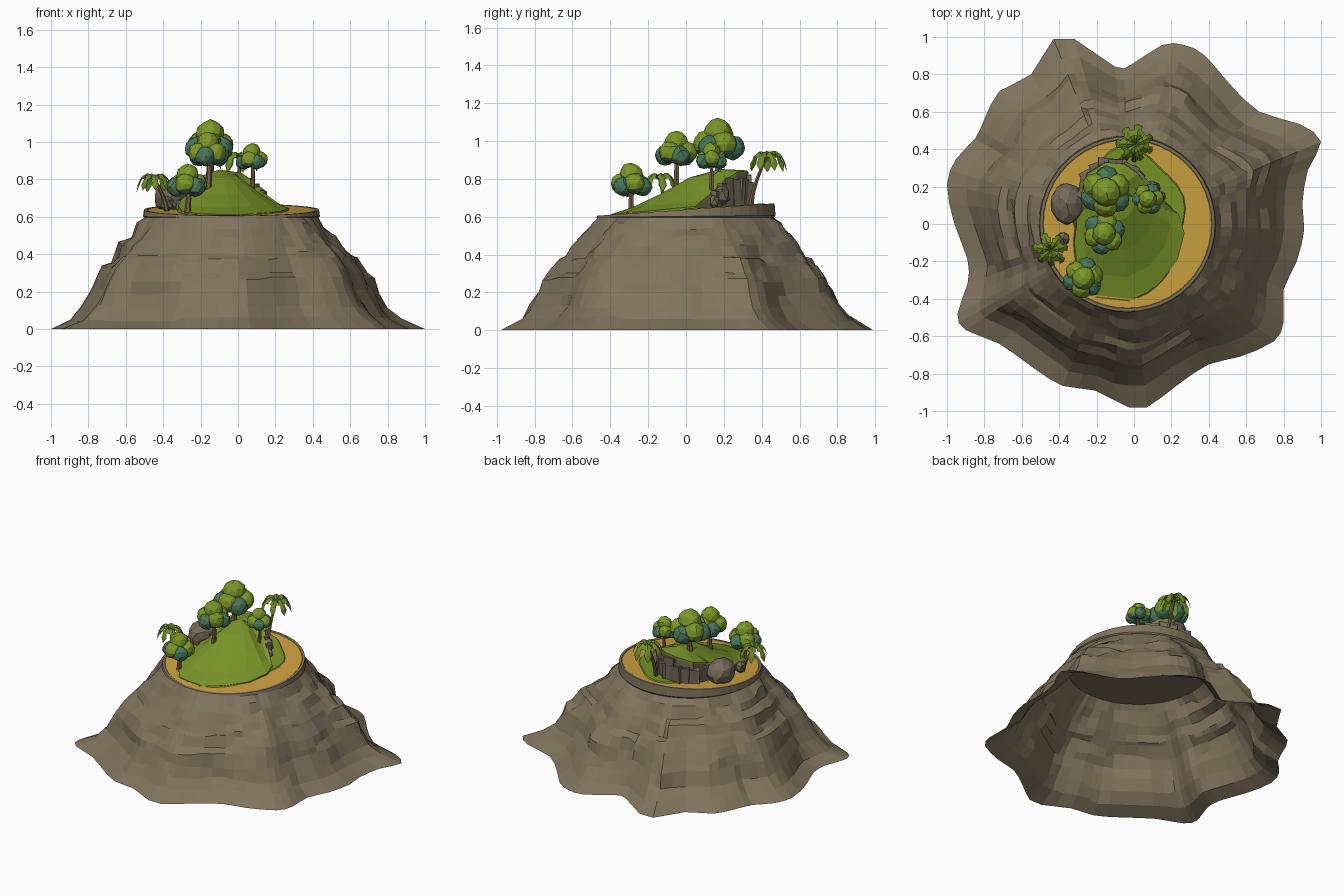
import bpy, bmesh, math, random
from mathutils import Vector, Matrix

if "Cube" in bpy.data.objects:
    bpy.data.objects.remove(bpy.data.objects["Cube"])
random.seed(7)

def lin(c):
    c /= 255
    return c / 12.92 if c < 0.04045 else ((c + 0.055) / 1.055) ** 2.4

def mat(name, r, g, b):
    m = bpy.data.materials.new(name)
    m.diffuse_color = (lin(r), lin(g), lin(b), 1)
    m.use_nodes = True
    m.node_tree.nodes["Principled BSDF"].inputs["Base Color"].default_value = m.diffuse_color
    return m

ROCK = mat("cliff_rock", 128, 115, 92)
STONE = mat("grey_stone", 118, 106, 90)
SAND = mat("sand", 207, 163, 64)
GRASS = mat("grass", 121, 149, 40)
LEAF = mat("leaf_green", 124, 152, 40)
TEAL = mat("leaf_teal", 74, 120, 90)
PALM = mat("palm_green", 112, 140, 38)
BARK = mat("bark", 124, 98, 70)

def finish(name, bm, mats, recalc=True):
    if recalc:
        bmesh.ops.recalc_face_normals(bm, faces=bm.faces)
    me = bpy.data.meshes.new(name)
    bm.to_mesh(me)
    bm.free()
    for m in mats:
        me.materials.append(m)
    ob = bpy.data.objects.new(name, me)
    bpy.context.collection.objects.link(ob)
    return ob

def loft(bm, rings, cap=False, mi=0):
    vs = [[bm.verts.new(p) for p in r] for r in rings]
    n = len(vs[0])
    for a, b in zip(vs, vs[1:]):
        for i in range(n):
            j = (i + 1) % n
            bm.faces.new((a[i], a[j], b[j], b[i])).material_index = mi
    if cap:
        bm.faces.new(vs[-1]).material_index = mi
    return vs

# ---- mountain shell, open at the bottom ----
outline = [(-.43, .99), (-.55, .80), (-.72, .71), (-.80, .56), (-.85, .455), (-.95, .35), (-1, .21),
           (-.96, 0), (-.89, -.19), (-.89, -.32), (-.944, -.48), (-.90, -.567), (-.72, -.64),
           (-.53, -.775), (-.38, -.866), (-.21, -.89), (-.03, -.98), (.07, -.98), (.24, -.855),
           (.40, -.75), (.565, -.71), (.75, -.626), (.80, -.52), (.80, -.35), (.87, -.2),
           (.91, -.03), (.90, .107), (.93, .29), (1, .44), (.885, .535), (.67, .60), (.51, .75),
           (.38, .90), (.27, .957), (.15, .957), (-.01, .855), (-.10, .84), (-.32, .99)]
base, n_out = [], len(outline)
for i in range(n_out):
    o, p, q, r = [Vector(outline[(i + k) % n_out]) for k in (-1, 0, 1, 2)]
    m = (9 * (p + q) - o - r) / 16
    base += [p, Vector((max(-1, min(1, m.x)), max(-.98, min(.99, m.y))))]
N = len(base)
CX, TR = -0.035, 0.465

def blocks(amp):
    out = []
    while len(out) < N:
        out += [random.uniform(-amp, amp)] * random.randint(2, 6)
    return out[:N]

profile = [(0, 1), (.06, .80), (.12, .675), (.20, .60), (.26, .545), (.32, .475), (.37, .39),
           (.40, .335), (.45, .27), (.50, .17), (.55, .09), (.597, 0)]
rings = []
for k, (z, t) in enumerate(profile):
    inner = 0 < k < len(profile) - 1
    dr, dz = blocks(.014 if inner else 0), blocks(.02 if inner else 0)
    ring = []
    for i, b in enumerate(base):
        a = math.atan2(b.y, b.x - CX)
        d = Vector((math.cos(a), math.sin(a)))
        top = Vector((CX, 0)) + d * TR
        gully = .05 * math.exp(-((a + 2.7) / .13) ** 2) * math.sin(math.pi * t)
        p = top.lerp(b, t) + d * (dr[i] - gully)
        ring.append((p.x, p.y, z + dz[i]))
    rings.append(ring)
bm = bmesh.new()
loft(bm, rings, cap=True)
finish("mountain", bm, [ROCK])

# ---- rim and sand disc, tilted up toward the back ----
def top_z(y):
    return .638 + .07 * y

def circle(r, f, n=48):
    pts = [(CX + r * math.cos(2 * math.pi * i / n), r * math.sin(2 * math.pi * i / n)) for i in range(n)]
    return [(x, y, f(y)) for x, y in pts]

bm = bmesh.new()
loft(bm, [circle(.465, lambda y: .597), circle(.473, lambda y: .602 + .012 * y),
          circle(.468, top_z), circle(.452, top_z), circle(.446, lambda y: top_z(y) - .007)])
finish("rim", bm, [ROCK], False)
bm = bmesh.new()
loft(bm, [circle(.452, lambda y: top_z(y) - .006), circle(.449, lambda y: top_z(y) - .002)], cap=True)
finish("sand_disc", bm, [SAND])

# ---- low grass patch around the hill ----
bm = bmesh.new()
pts = []
for i in range(36):
    a = 2 * math.pi * i / 36
    pts.append((-.03 + (.29 + .02 * math.sin(5 * a)) * math.cos(a), .01 + (.385 + .02 * math.sin(4 * a + 1)) * math.sin(a)))
loft(bm, [[(x * 1.02, y * 1.02, top_z(y) - .002) for x, y in pts],
          [(x, y, top_z(y) + .004) for x, y in pts]], cap=True)
finish("grass_patch", bm, [GRASS])

# ---- grassy hill: ramp from the front, cliff at the back left ----
edge = [(.24, .05, .655), (.27, -.05, .645), (.23, -.2, .63), (.12, -.33, .62), (-.02, -.40, .612),
        (-.2, -.38, .615), (-.30, -.26, .63), (-.32, -.1, .66), (-.30, .05, .70), (-.28, .17, .77),
        (-.25, .27, .80), (-.15, .33, .835), (-.05, .32, .845), (.02, .27, .835), (.08, .2, .79), (.15, .13, .72)]
peak = Vector((-.1, .18, .852))
bm = bmesh.new()
def hill_ring(s):
    out = []
    for e in edge:
        p = peak.lerp(Vector(e), s)
        if e[2] < .75:   # gentle S curve: rounded top, flared foot
            p.z += .02 * math.sin(2 * math.pi * (1 - s) * .85 + .0) * (-1) + .012 * math.sin(math.pi * s)
        out.append(p)
    return out
foot = [(x * 1.03, y * 1.03, .61) for x, y, z in edge]
lip = [(x, y, z - .012) for x, y, z in edge]
loft(bm, [foot, lip], mi=1)
vs = loft(bm, [lip] + [hill_ring(s) for s in (1, .8, .55, .28)])
tip = bm.verts.new(peak)
for i in range(len(edge)):
    bm.faces.new((vs[-1][i], vs[-1][(i + 1) % len(edge)], tip))
bmesh.ops.remove_doubles(bm, verts=bm.verts, dist=.0005)
for f in bm.faces:   # low wall faces are grass, tall cliff faces stone
    if f.material_index == 1 and max(v.co.z for v in f.verts) < .68:
        f.material_index = 0
finish("hill", bm, [GRASS, STONE])

# ---- cliff blocks along the back of the hill ----
bm = bmesh.new()
for k in range(8, 15):
    a, b = Vector(edge[k]), Vector(edge[k + 1])
    for t in (.0, .5):
        p = a.lerp(b, t)
        h = (p.z - .62) * random.uniform(.72, .95)
        ang = math.atan2(b.y - a.y, b.x - a.x)
        M = Matrix.Translation((p.x, p.y, .62 + h / 2)) @ Matrix.Rotation(ang + random.uniform(-.3, .3), 4, 'Z')
        bmesh.ops.create_cube(bm, size=1, matrix=M @ Matrix.Diagonal((random.uniform(.06, .09), random.uniform(.03, .05), h, 1)))
for v in bm.verts:
    v.co += Vector([random.uniform(-.007, .007) for _ in range(3)])
finish("cliff_blocks", bm, [STONE])

# ---- boulders ----
def boulder(name, loc, size, sub=2):
    bm = bmesh.new()
    bmesh.ops.create_icosphere(bm, subdivisions=sub, radius=1)
    for v in bm.verts:
        v.co *= random.uniform(.92, 1.06)
        v.co = Vector(loc) + Vector([c * s for c, s in zip(v.co, size)])
    finish(name, bm, [STONE])
boulder("large_boulder", (-.36, .11, .705), (.088, .115, .09))
boulder("small_boulder", (-.38, -.08, .67), (.04, .042, .045), 1)
boulder("side_rock", (.10, .19, .715), (.045, .045, .06), 1)
boulder("low_side_rock", (.14, .15, .68), (.035, .03, .04), 1)

# ---- trunks ----
def trunk(name, pts, r0, r1, n=6):
    bm = bmesh.new()
    rings = []
    for k, p in enumerate(pts):
        r = r0 + (r1 - r0) * k / (len(pts) - 1)
        rings.append([(p[0] + r * math.cos(2 * math.pi * i / n), p[1] + r * math.sin(2 * math.pi * i / n), p[2]) for i in range(n)])
    loft(bm, rings, cap=True)
    finish(name, bm, [BARK])

# ---- round trees: light balls on top, teal balls below ----
def tree(name, x, y, z0, zc, R, turn):
    trunk(name + "_trunk", [(x, y, z0), (x + .006, y, (z0 + zc) / 2), (x, y, zc)], R * .17, R * .1)
    balls = [(0, 0, .4, .6, 0)]
    for k in range(3):
        a = turn + k * 2.094
        balls.append((.5 * math.cos(a), .5 * math.sin(a), -.05, .54, 0))
        balls.append((.58 * math.cos(a + 1), .58 * math.sin(a + 1), -.2, .5, 1))
    bm = bmesh.new()
    for bx, by, bz, r, m in balls:
        geo = bmesh.ops.create_icosphere(bm, subdivisions=2, radius=r * R,
                                         matrix=Matrix.Translation((x + bx * R, y + by * R, zc + bz * R)))
        for v in geo["verts"]:
            v.co += Vector([random.uniform(-.035, .035) * R for _ in range(3)])
            for f in v.link_faces:
                low = f.calc_center_median().z < zc + (bz - r * .55) * R
                f.material_index = 1 if m or low else 0
    finish(name + "_crown", bm, [LEAF, TEAL])

tree("tall_tree", -.15, .17, .82, .99, .13, .5)
tree("middle_tree", -.16, -.05, .72, .945, .108, 1.4)
tree("front_tree", -.27, -.29, .62, .78, .105, 2.4)
tree("side_tree", .075, .135, .72, .91, .082, .1)

# ---- palms: bent trunk with drooping jagged fronds ----
def palm(name, foot, head, L, turn):
    foot, head = Vector(foot), Vector(head)
    pts = []
    for k in range(6):
        t = k / 5
        p = foot.lerp(head, t)
        bend = .15 * math.sin(math.pi * t)
        pts.append(p - Vector((head.x - foot.x, head.y - foot.y, 0)) * bend)
    trunk(name + "_trunk", pts, .014, .009)
    bm = bmesh.new()
    for k in range(7):
        a = turn + k * 2 * math.pi / 7 + random.uniform(-.15, .15)
        l = L * random.uniform(.88, 1.08)
        d = Vector((math.cos(a), math.sin(a), 0))
        s = Vector((-d.y, d.x, 0))
        rows = []
        for t, w, z in ((0, .08, 0), (.3, .26, .3), (.42, .17, .32), (.62, .28, .2),
                        (.72, .16, .1), (.88, .22, -.2), (.97, .02, -.65)):
            c = head + d * t * l + Vector((0, 0, z * l))
            drop = Vector((0, 0, -.6 * w * l))
            rows.append([bm.verts.new(q) for q in (c - s * w * l + drop, c, c + s * w * l + drop)])
        for p, q in zip(rows, rows[1:]):
            for i in (0, 1):
                bm.faces.new((p[i], p[i + 1], q[i + 1], q[i]))
    bmesh.ops.reverse_faces(bm, faces=[f for f in bm.faces if f.normal.z < 0])
    finish(name + "_fronds", bm, [PALM], False)

palm("front_palm", (-.38, -.11, .63), (-.445, -.14, .80), .095, .2)
palm("back_palm", (0, .34, .65), (.01, .425, .912), .105, .5)
